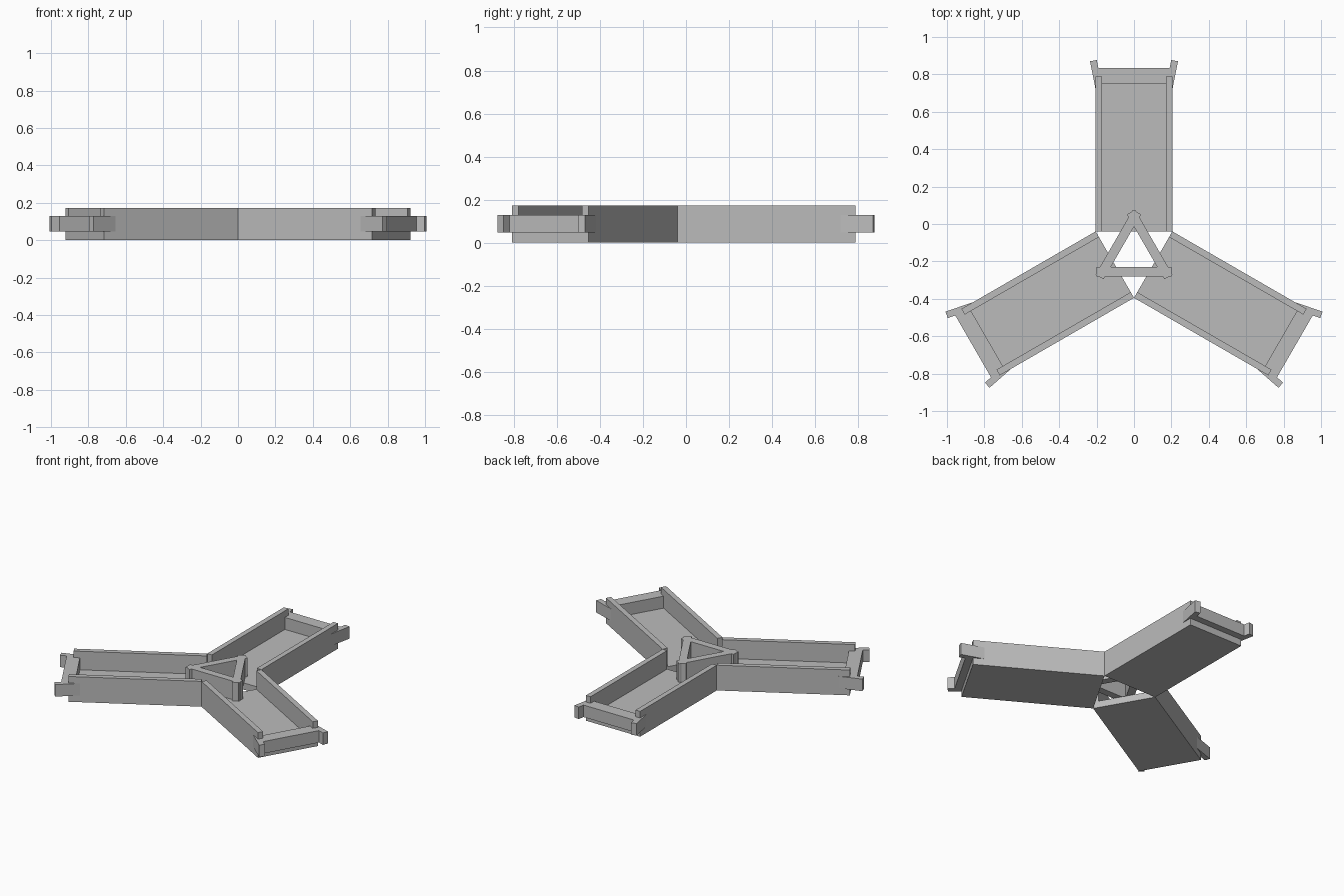
import bpy, bmesh, math
from mathutils import Matrix

cube = bpy.data.objects.get("Cube")
if cube:
    bpy.data.objects.remove(cube)

# Single grey material
grey = bpy.data.materials.new("plain grey")
grey.use_nodes = True
colour = (0.5, 0.5, 0.5, 1)
grey.diffuse_color = colour
grey.node_tree.nodes["Principled BSDF"].inputs["Base Color"].default_value = colour

# Shared dimensions, measured from the hub centre
HUB_Y = -0.158
HALF_W = 0.205
INNER = HALF_W / math.sqrt(3)
WALL = 0.035
END = 0.947
FLOOR_Z, BAR_Z, TOP_Z = 0.046, 0.128, 0.173


def prism(name, outline, z0, z1, turn):
    """Extrude a flat outline between two heights and turn it about the hub."""
    bm = bmesh.new()
    face = bm.faces.new([bm.verts.new((x, y, z0)) for x, y in outline])
    ext = bmesh.ops.extrude_face_region(bm, geom=[face])
    top = [v for v in ext["geom"] if isinstance(v, bmesh.types.BMVert)]
    bmesh.ops.translate(bm, verts=top, vec=(0, 0, z1 - z0))
    bmesh.ops.recalc_face_normals(bm, faces=bm.faces)
    bm.transform(Matrix.Translation((0, HUB_Y, 0)) @ Matrix.Rotation(turn, 4, "Z"))
    mesh = bpy.data.meshes.new(name)
    bm.to_mesh(mesh)
    bm.free()
    mesh.materials.append(grey)
    obj = bpy.data.objects.new(name, mesh)
    bpy.context.collection.objects.link(obj)
    return obj


def rect(x0, x1, y0, y1):
    return [(x0, y0), (x1, y0), (x1, y1), (x0, y1)]


# Splayed clip outline on the +x side of an arm
CLIP = [(0.203, 0.865), (0.235, 1.028), (0.199, 1.035), (0.173, 0.9)]

for i, arm in enumerate(("back", "right", "left")):
    turn = math.radians((0, 120, 240)[i])
    # Trough floor
    prism(f"{arm}_arm_floor", rect(-HALF_W, HALF_W, INNER, END), 0, FLOOR_Z, turn)
    # Side walls and end clips, mirrored
    for side, label in ((1, "a"), (-1, "b")):
        wall = rect(HALF_W - WALL, HALF_W, INNER, END)
        prism(f"{arm}_arm_wall_{label}", [(side * x, y) for x, y in wall], 0, TOP_Z, turn)
        prism(f"{arm}_arm_clip_{label}", [(side * x, y) for x, y in CLIP], FLOOR_Z, BAR_Z, turn)
    # Cross bar closing the outer end
    prism(f"{arm}_arm_end_bar", rect(-0.191, 0.191, 0.908, 0.993), FLOOR_Z, BAR_Z, turn)
    # One side of the triangular hub frame
    prism(f"hub_frame_bar_{i + 1}", rect(-0.2, 0.2, -0.122, -0.072), FLOOR_Z, TOP_Z, turn)
